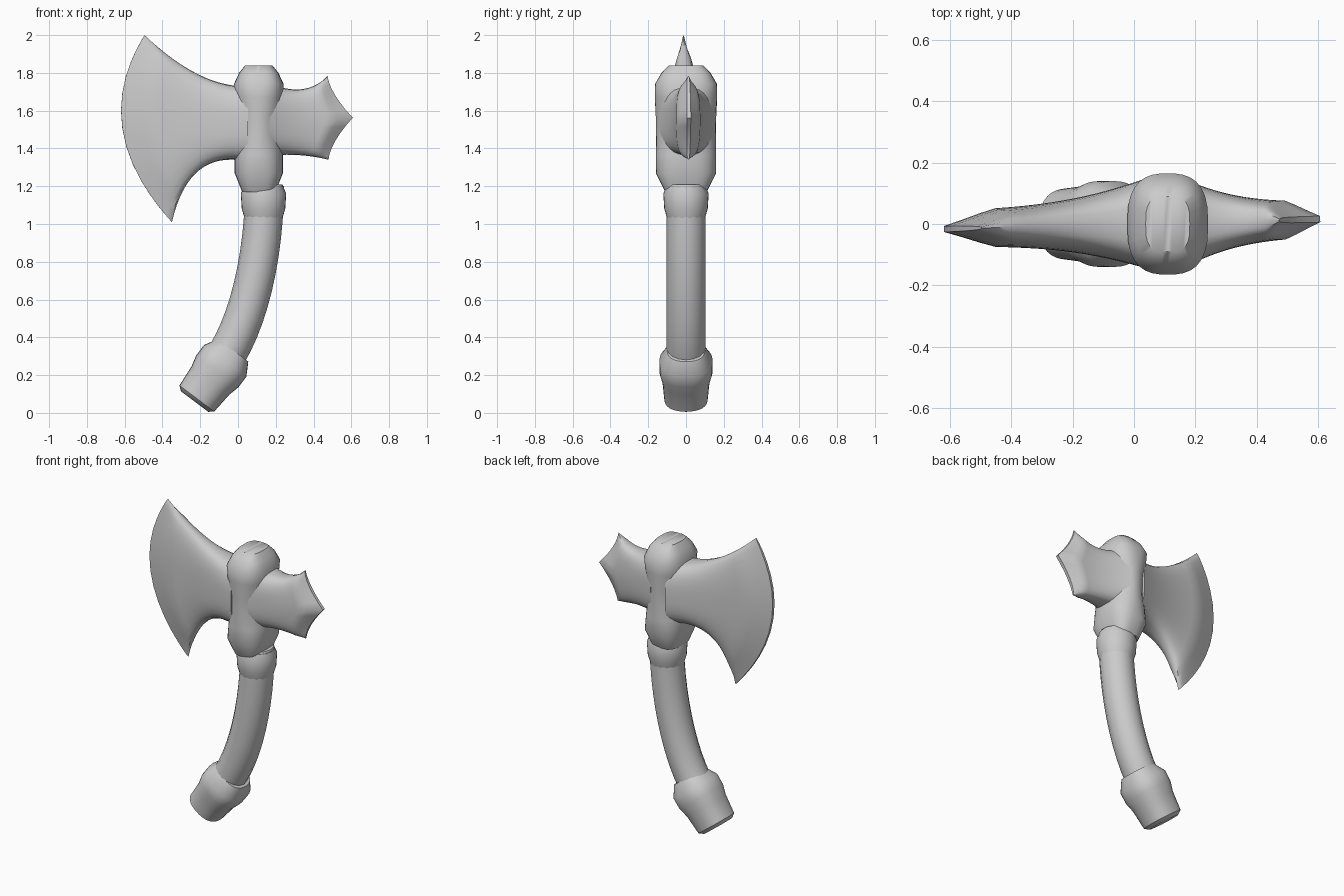
import bpy, bmesh, math
from mathutils import Vector

cube = bpy.data.objects.get("Cube")
if cube:
    bpy.data.objects.remove(cube, do_unlink=True)

SIDES = 32
COLUMNS = 16


def outline(power):
    """Unit superellipse, evenly spread along its long sides."""
    points = []
    for k in range(SIDES):
        angle = math.tau * k / SIDES
        across = math.cos(angle)
        depth = max(0, 1 - abs(across) ** power) ** (1 / power)
        points.append((across, math.copysign(depth, math.sin(angle))))
    return points


def bridge(name, rings):
    """Skin a row of rings, close both ends and shade the result."""
    bm = bmesh.new()
    loops = [[bm.verts.new(point) for point in ring] for ring in rings]
    for lower, upper in zip(loops, loops[1:]):
        for k in range(SIDES):
            bm.faces.new((lower[k - 1], lower[k], upper[k], upper[k - 1]))
    for loop in (loops[0], loops[-1]):
        for k in range(SIDES // 2):
            strip = (loop[k], loop[k + 1], loop[-k - 1], loop[-k])
            bm.faces.new(tuple(dict.fromkeys(strip)))
    bmesh.ops.recalc_face_normals(bm, faces=bm.faces)
    mesh = bpy.data.meshes.new(name)
    bm.to_mesh(mesh)
    bm.free()
    obj = bpy.data.objects.new(name, mesh)
    bpy.context.collection.objects.link(obj)
    select_only(obj)
    bpy.ops.object.shade_smooth_by_angle(angle=math.radians(45))
    return obj


def select_only(obj):
    bpy.ops.object.select_all(action='DESELECT')
    obj.select_set(True)
    bpy.context.view_layer.objects.active = obj


def turned(name, location, profile, power=lambda t: 2, width=1, tilt=0):
    """Profile pairs are height and radius; power squares the section."""
    length = profile[-1][0]
    rings = [[(x * radius * width, y * radius, height)
              for x, y in outline(power(height / length))]
             for height, radius in profile]
    obj = bridge(name, rings)
    obj.location = location
    obj.rotation_euler.y = math.radians(tilt)


def arc(points, t):
    """Point on a three-point Bezier arc in the XZ plane."""
    a, b, c = (Vector((x, 0, z)) for x, z in points)
    return a.lerp(b, t).lerp(b.lerp(c, t), t)


def blade(name, top, bottom, edge_curve):
    """Blade between two arcs, thick at the root, with a bevelled edge."""
    rings = []
    for column in range(COLUMNS + 1):
        u = column / COLUMNS
        high, low = arc(top, u), arc(bottom, u)
        thickness = min(.06 + .09 * (1 - u) ** 2, .01 + .3 * (1 - u))
        ring = []
        for across, depth in outline(3):
            point = low.lerp(high, (1 + across) / 2)
            point.x += edge_curve(across) * u ** 3
            point.y = depth * thickness
            ring.append(point)
        rings.append(ring)
    bridge(name, rings).rotation_euler.z = math.radians(1.5)


# Curved grip
path = bpy.data.curves.new("handle", 'CURVE')
path.dimensions = '3D'
path.bevel_depth = .103
path.bevel_resolution = 6
path.use_fill_caps = True
spline = path.splines.new('BEZIER')
spline.bezier_points.add(1)
foot, neck = spline.bezier_points
foot.co = foot.handle_left = (-.1, 0, .25)
foot.handle_right = (.06, 0, .46)
neck.handle_left = (.14, 0, .85)
neck.co = neck.handle_right = (.14, 0, 1.2)
handle = bpy.data.objects.new("handle", path)
bpy.context.collection.objects.link(handle)
select_only(handle)
bpy.ops.object.convert(target='MESH')

# Butt end with its flared band
turned("pommel", (-.23, 0, .06),
       [(0, .09), (.02, .115), (.14, .125), (.2, .14), (.27, .14), (.34, .1)],
       power=lambda t: 2.4, tilt=37)

# Ring below the head
turned("collar", (.135, 0, 1.03),
       [(0, .1), (.05, .115), (.13, .12), (.18, .1)])

# Block that holds both blades, pinched to a ridge at the middle
turned("head_socket", (.11, 0, 1.17),
       [(0, .11), (.1, .16), (.2, .16), (.3, .16), (.4, .16), (.5, .165),
        (.57, .165), (.63, .13), (.67, .09)],
       power=lambda t: 1.6 + 1.6 * abs(2 * t - 1), width=.8)

# Broad crescent blade
blade("axe_blade",
      [(.05, 1.73), (-.2, 1.72), (-.495, 2)],
      [(.05, 1.33), (-.26, 1.4), (-.35, 1.01)],
      lambda across: .19 * (across ** 2 - 1))

# Short three-pointed blade on the other side
blade("rear_blade",
      [(.15, 1.75), (.36, 1.66), (.475, 1.785)],
      [(.15, 1.36), (.32, 1.38), (.48, 1.34)],
      lambda across: .13 * (1 - abs(across)) ** 1.6)
